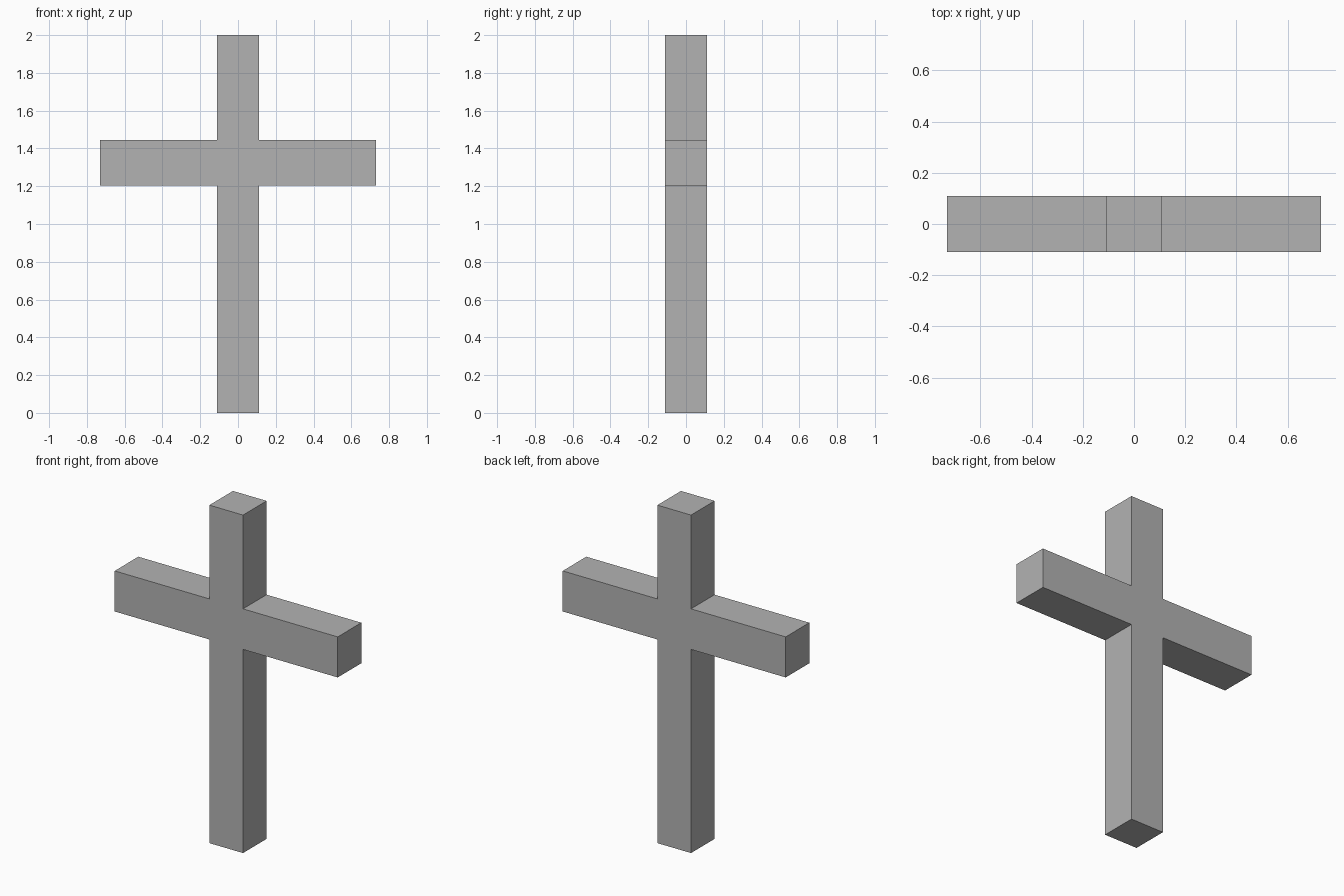
import bpy
import bmesh

cube = bpy.data.objects.get("Cube")
if cube:
    bpy.data.objects.remove(cube, do_unlink=True)

HALF = 0.11              # half thickness of post and arms
ARM = 0.73               # half span of the crossbar
LOW, HIGH = 1.205, 1.445  # crossbar underside and top
TOP = 2.0

# Plain grey material
grey = bpy.data.materials.new("plain_grey")
grey.use_nodes = True
colour = (0.45, 0.45, 0.45, 1)
grey.diffuse_color = colour
grey.node_tree.nodes["Principled BSDF"].inputs["Base Color"].default_value = colour

# Right-hand half outline, mirrored to close the cross shape
half = [(HALF, 0), (HALF, LOW), (ARM, LOW), (ARM, HIGH), (HALF, HIGH), (HALF, TOP)]
outline = half + [(-x, z) for x, z in reversed(half)]

# Extrude the outline from front to back
bm = bmesh.new()
front = bm.faces.new([bm.verts.new((x, -HALF, z)) for x, z in outline])
result = bmesh.ops.extrude_face_region(bm, geom=[front], use_keep_orig=True)
moved = [v for v in result["geom"] if isinstance(v, bmesh.types.BMVert)]
bmesh.ops.translate(bm, verts=moved, vec=(0, 2 * HALF, 0))
bmesh.ops.recalc_face_normals(bm, faces=bm.faces)

mesh = bpy.data.meshes.new("cross")
bm.to_mesh(mesh)
bm.free()
mesh.materials.append(grey)
bpy.context.collection.objects.link(bpy.data.objects.new("cross", mesh))
